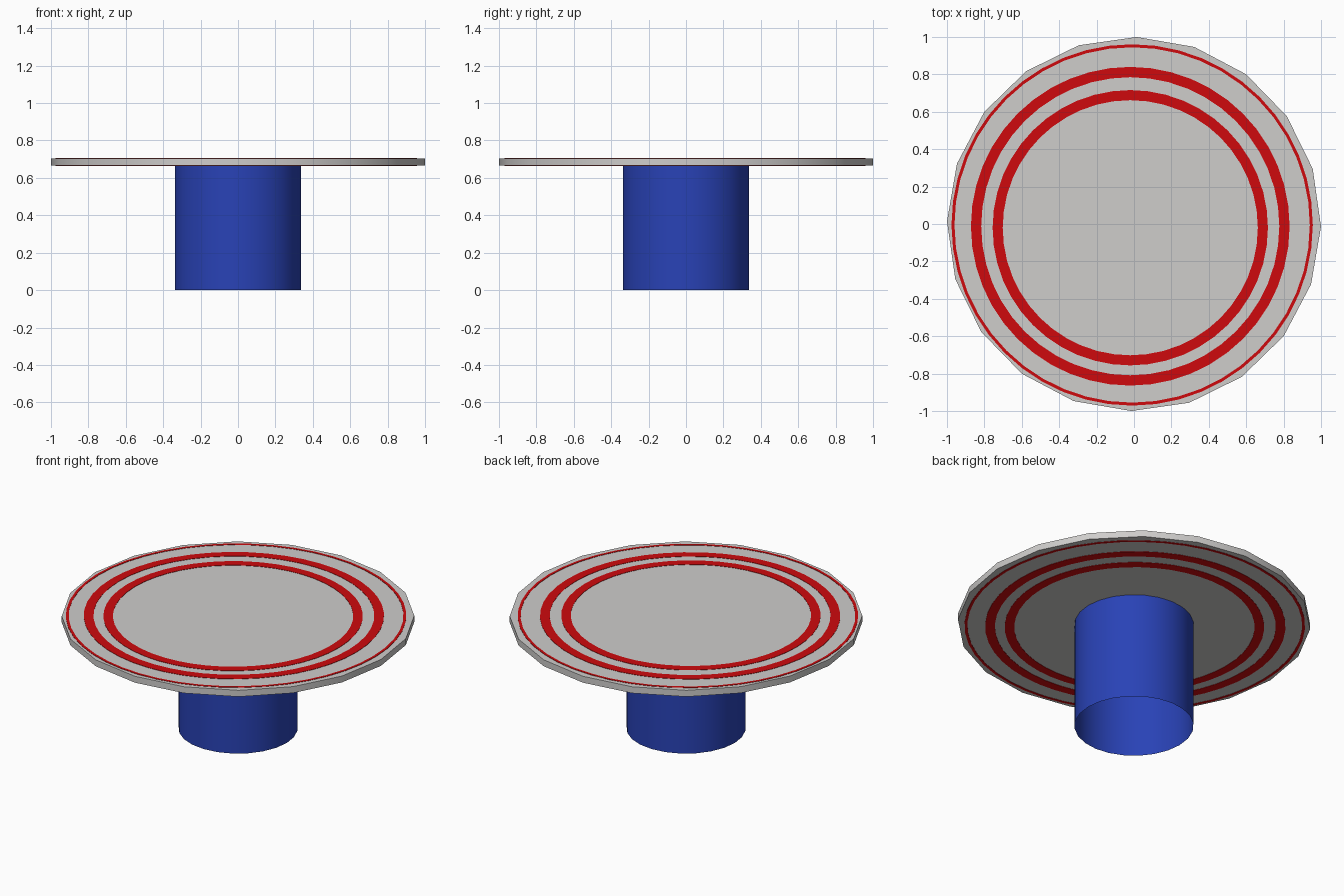
import bpy, bmesh, math

if "Cube" in bpy.data.objects:
    bpy.data.objects.remove(bpy.data.objects["Cube"])

Z0, Z1 = 0.665, 0.705   # underside and top of the round plate


def material(name, rgb):
    m = bpy.data.materials.new(name)
    m.diffuse_color = (*rgb, 1)
    m.use_nodes = True
    m.node_tree.nodes["Principled BSDF"].inputs["Base Color"].default_value = m.diffuse_color
    return m


grey = material("light grey", (0.62, 0.61, 0.60))
blue = material("blue", (0.022, 0.055, 0.47))
red = material("red", (0.62, 0.003, 0.004))


def lathe(name, profile, sides, mat, center=(0, 0), turn=0.0, closed=False, cap=False):
    """Sweep an (r, z) profile around a vertical axis."""
    bm = bmesh.new()
    rows = []
    for r, z in profile:
        rows.append([bm.verts.new((center[0] + r * math.cos(turn + math.tau * i / sides),
                                   center[1] + r * math.sin(turn + math.tau * i / sides), z))
                     for i in range(sides)])
    pairs = list(zip(rows, rows[1:])) + ([(rows[-1], rows[0])] if closed else [])
    for a, b in pairs:
        for i in range(sides):
            j = (i + 1) % sides
            bm.faces.new((a[i], a[j], b[j], b[i]))
    if cap:
        bm.faces.new(rows[0][::-1])
        bm.faces.new(rows[-1])
    me = bpy.data.meshes.new(name)
    bm.to_mesh(me)
    bm.free()
    me.materials.append(mat)
    ob = bpy.data.objects.new(name, me)
    bpy.context.collection.objects.link(ob)
    bpy.ops.object.select_all(action='DESELECT')
    ob.select_set(True)
    bpy.context.view_layer.objects.active = ob
    bpy.ops.object.shade_smooth_by_angle(angle=math.radians(30))
    return ob


# open tube pedestal
lathe("pedestal", [(0.338, 0), (0.338, Z0)], 24, blue)

# twenty-sided plate
lathe("plate", [(1, Z0), (1, Z1)], 20, grey, turn=math.radians(-0.8), cap=True)

# painted rings, seen on both faces of the plate
for name, r0, r1, c in (("inner_ring", 0.682, 0.736, (-0.02, -0.02)),
                        ("middle_ring", 0.797, 0.852, (-0.02, -0.012)),
                        ("outer_ring", 0.950, 0.966, (-0.01, -0.005))):
    t = 0.002
    lathe(name + "_top", [(r0, Z1 - t), (r1, Z1 - t), (r1, Z1 + t), (r0, Z1 + t)],
          48, red, c, closed=True)
    lathe(name + "_bottom", [(r0, Z0 - t), (r1, Z0 - t), (r1, Z0 + t), (r0, Z0 + t)],
          48, red, c, closed=True)
